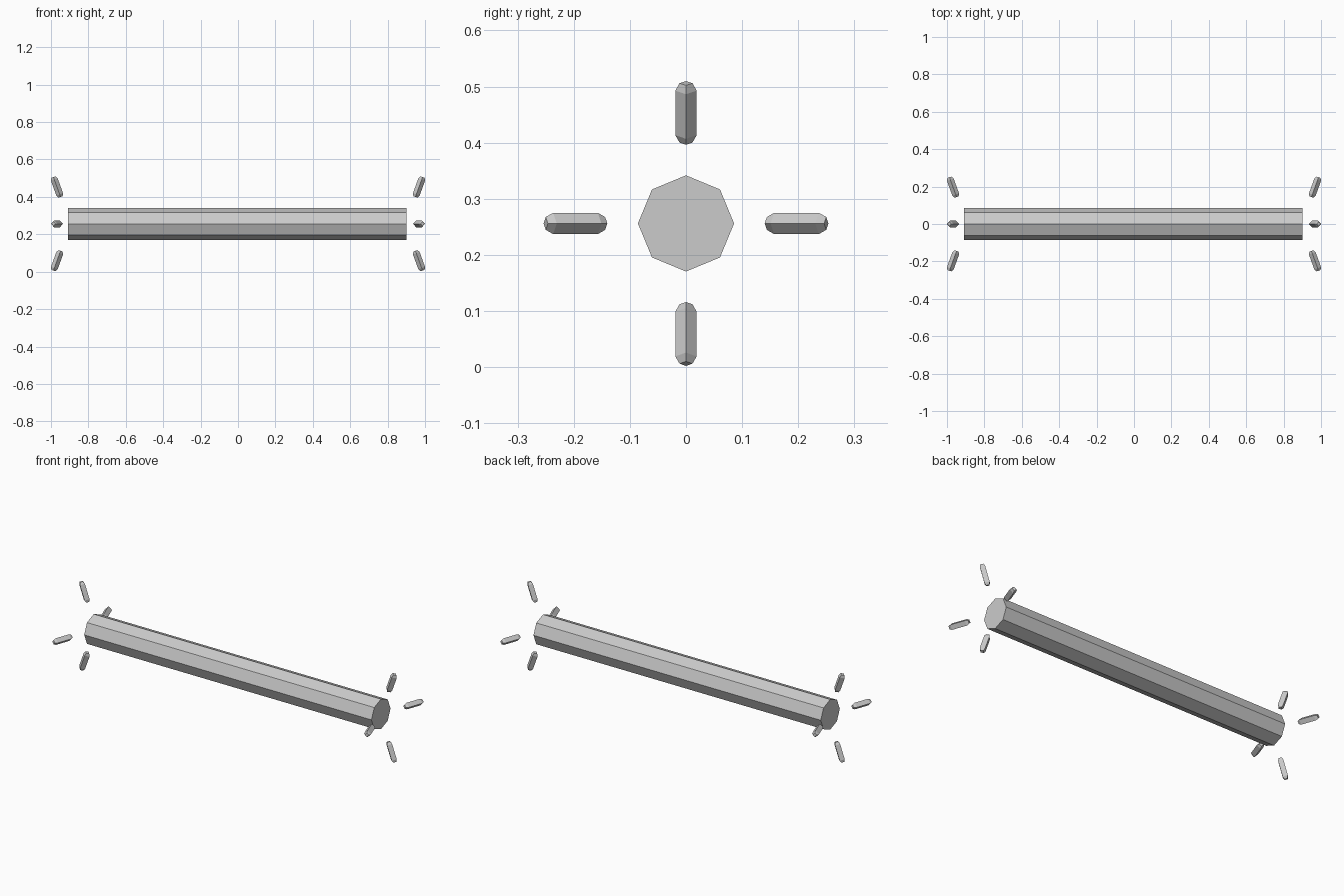
import bpy, bmesh, math
from mathutils import Matrix, Vector

cube = bpy.data.objects.get("Cube")
if cube:
    bpy.data.objects.remove(cube, do_unlink=True)

CENTRE_Z = 0.256
TILT = math.radians(20)

grey = bpy.data.materials.new("light grey")
grey.use_nodes = True
colour = (0.6, 0.6, 0.6, 1.0)
grey.diffuse_color = colour
grey.node_tree.nodes["Principled BSDF"].inputs["Base Color"].default_value = colour


def lathe(name, profile, sides, matrix):
    """Flat-faced solid from (radius, height) rings along local z."""
    bm = bmesh.new()
    rings = []
    for radius, height in profile:
        angles = [2 * math.pi * i / sides for i in range(sides)]
        rings.append([bm.verts.new((radius * math.cos(a), radius * math.sin(a), height))
                      for a in angles])
    for low, high in zip(rings, rings[1:]):
        for i in range(sides):
            j = (i + 1) % sides
            bm.faces.new((low[i], low[j], high[j], high[i]))
    bm.faces.new(rings[0][::-1])
    bm.faces.new(rings[-1])
    mesh = bpy.data.meshes.new(name)
    bm.to_mesh(mesh)
    bm.free()
    mesh.materials.append(grey)
    obj = bpy.data.objects.new(name, mesh)
    obj.matrix_world = matrix
    bpy.context.collection.objects.link(obj)
    return obj


# Long octagonal beam lying along x
lathe("beam", [(0.0857, -0.909), (0.0857, 0.901)], 8,
      Matrix.Translation((0, 0, CENTRE_Z)) @ Matrix.Rotation(math.pi / 2, 4, 'Y'))

# Four-sided prongs with chamfered ends, splayed outward around each end
prong_profile = [(0.0115, -0.0563), (0.019, -0.0423), (0.019, 0.0423), (0.0115, 0.0563)]
directions = {"top": (0, 0, 1), "bottom": (0, 0, -1), "front": (0, -1, 0), "back": (0, 1, 0)}
for side, sign in (("left", 1), ("right", -1)):
    along = Vector((sign, 0, 0))
    for label, direction in directions.items():
        radial = Vector(direction)
        axis = radial * math.cos(TILT) + along * math.sin(TILT)
        tangent = along.cross(radial)
        normal = axis.cross(tangent)
        place = Matrix((tangent, normal, axis)).transposed().to_4x4()
        place.translation = along * 0.9677 + radial * 0.197 + Vector((0, 0, CENTRE_Z))
        lathe(f"{side}_{label}_prong", prong_profile, 4, place)
